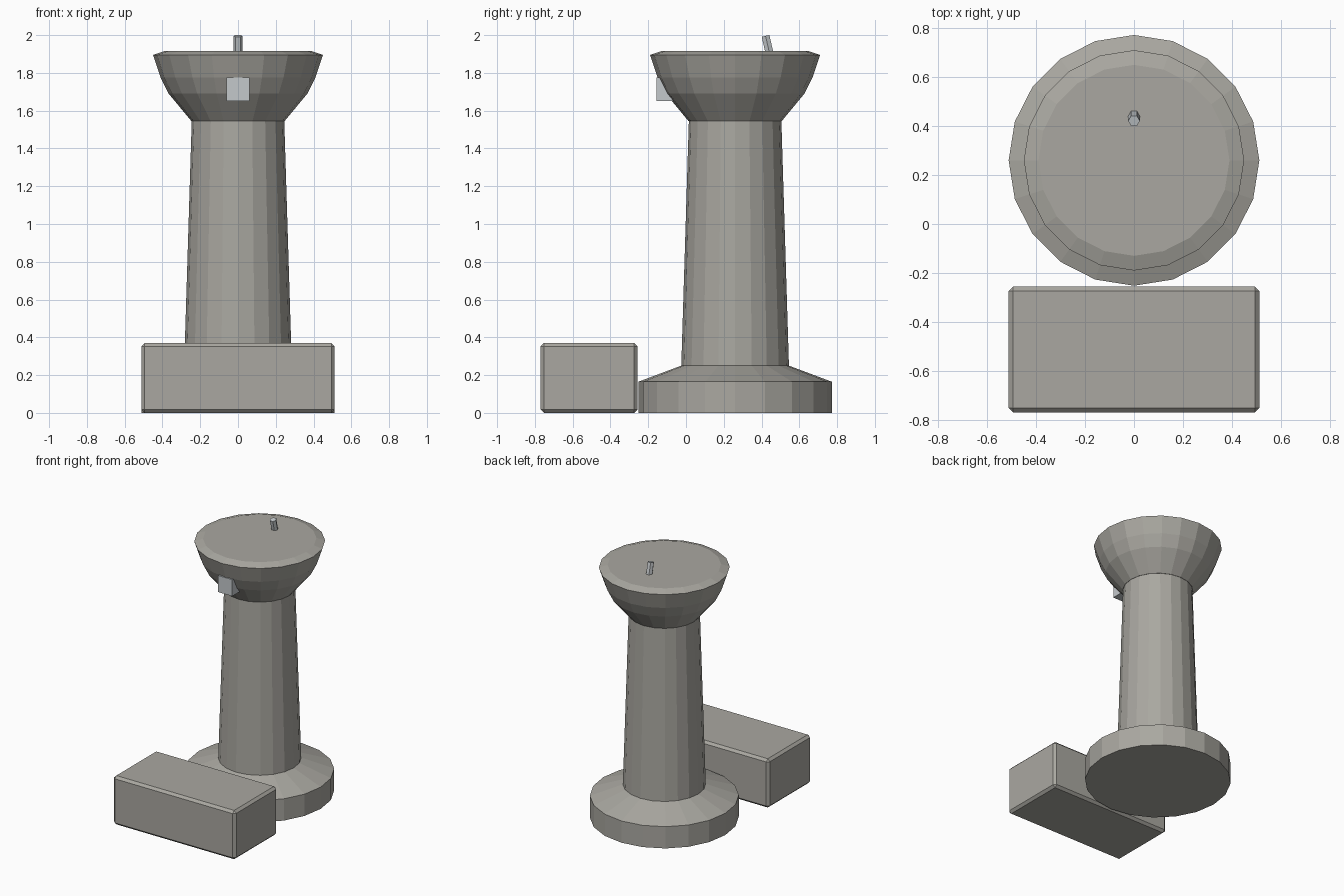
import bpy, bmesh, math
from mathutils import Vector

cube = bpy.data.objects.get("Cube")
if cube:
    bpy.data.objects.remove(cube, do_unlink=True)

TOWER_Y = 0.26


def material(name, rgb):
    mat = bpy.data.materials.new(name)
    mat.use_nodes = True
    mat.diffuse_color = (*rgb, 1)
    mat.node_tree.nodes["Principled BSDF"].inputs["Base Color"].default_value = (*rgb, 1)
    return mat


concrete = material("warm concrete grey", (0.40, 0.39, 0.355))
metal = material("pale cool grey", (0.55, 0.58, 0.60))


def add_object(name, bm, mat):
    bmesh.ops.recalc_face_normals(bm, faces=bm.faces)
    mesh = bpy.data.meshes.new(name)
    bm.to_mesh(mesh)
    bm.free()
    mesh.materials.append(mat)
    obj = bpy.data.objects.new(name, mesh)
    bpy.context.collection.objects.link(obj)
    return obj


def lathe(name, profile, mat, sides=20):
    """Closed faceted solid from (radius, height) pairs."""
    bm = bmesh.new()
    rings = []
    for r, z in profile:
        angles = [math.tau * i / sides for i in range(sides)]
        rings.append([bm.verts.new((r * math.cos(a), r * math.sin(a), z)) for a in angles])
    for low, high in zip(rings, rings[1:]):
        for i in range(sides):
            j = (i + 1) % sides
            bm.faces.new((low[i], low[j], high[j], high[i]))
    bm.faces.new(rings[0])
    bm.faces.new(rings[-1])
    return add_object(name, bm, mat)


def box(name, low, high, mat, bevel=0):
    low, high = Vector(low), Vector(high)
    bm = bmesh.new()
    bmesh.ops.create_cube(bm, size=1)
    bmesh.ops.scale(bm, vec=high - low, verts=bm.verts)
    if bevel:
        bmesh.ops.bevel(bm, geom=bm.edges[:], offset=bevel, segments=1, affect='EDGES')
    obj = add_object(name, bm, mat)
    obj.location = (low + high) / 2
    return obj


# Tower: wide foot, tapered shaft, flared cabin
foot = lathe("tower_foot", [(0.512, 0), (0.512, 0.165), (0.285, 0.25)], concrete)
shaft = lathe("tower_shaft", [(0.285, 0.25), (0.245, 1.545)], concrete)
cabin = lathe("tower_cabin", [(0.247, 1.545), (0.367, 1.69), (0.41, 1.775),
                              (0.45, 1.895), (0.39, 1.915)], concrete)
for part in (foot, shaft, cabin):
    part.location.y = TOWER_Y

# Front building with chamfered edges
box("front_building", (-0.512, -0.77, 0), (0.512, -0.256, 0.37), concrete, 0.018)

# Box projecting from the cabin front
box("cabin_front_box", (-0.06, -0.155, 1.65), (0.06, 0.0, 1.775), metal)

# Leaning roof mast
mast = lathe("roof_mast", [(0.024, -0.02), (0.024, 0.084)], metal, sides=6)
mast.location = (0, 0.44, 1.914)
mast.rotation_euler.x = math.radians(13)
